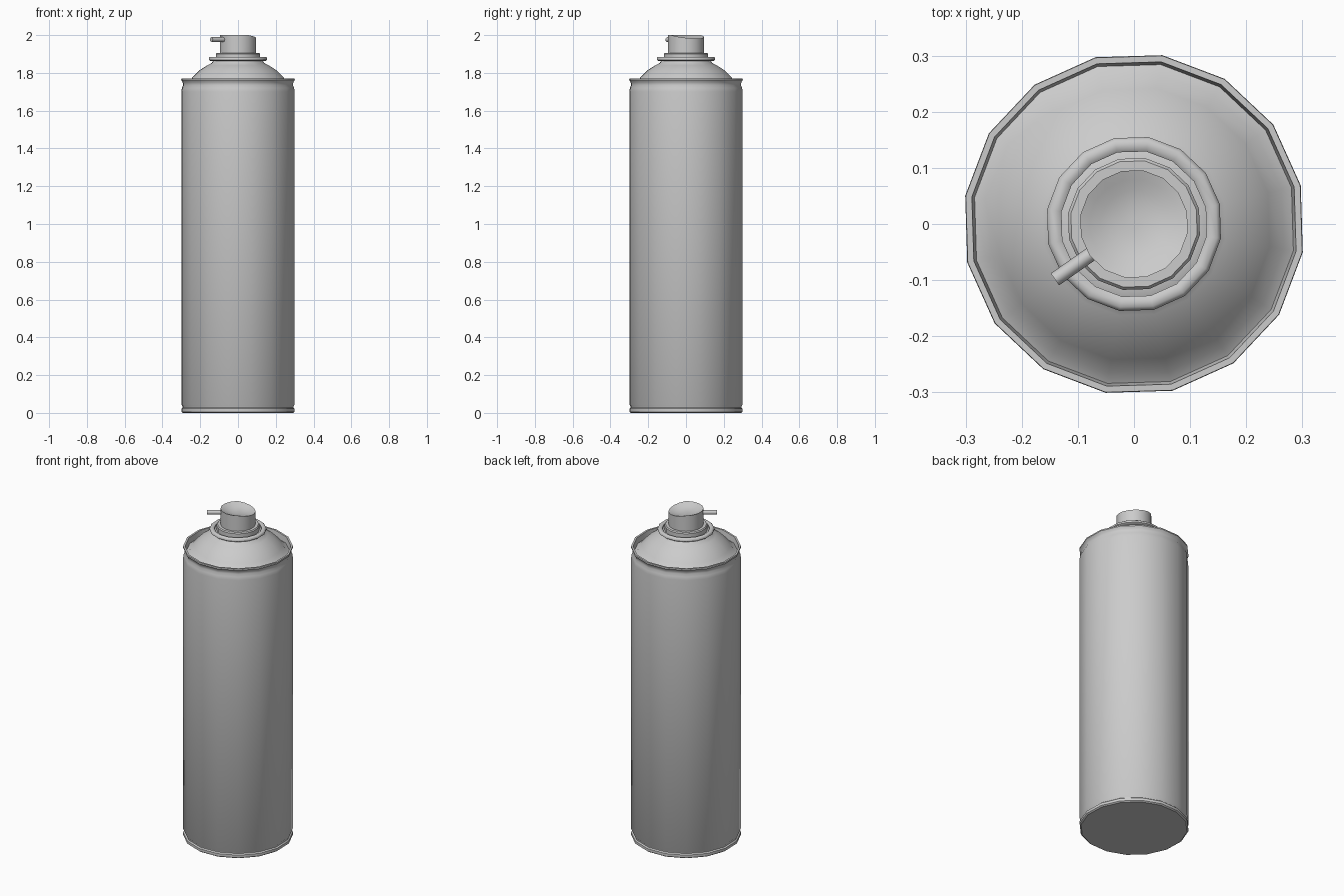
import bpy, bmesh, math
from mathutils import Vector, Matrix

if "Cube" in bpy.data.objects:
    bpy.data.objects.remove(bpy.data.objects["Cube"])

SIDES = 16
OFFSET = math.radians(13)
SPRAY = math.radians(215)      # direction the nozzle points


def finish(name, bm, angle=35):
    bmesh.ops.recalc_face_normals(bm, faces=bm.faces)
    mesh = bpy.data.meshes.new(name)
    bm.to_mesh(mesh)
    bm.free()
    ob = bpy.data.objects.new(name, mesh)
    bpy.context.collection.objects.link(ob)
    bpy.ops.object.select_all(action='DESELECT')
    ob.select_set(True)
    bpy.context.view_layer.objects.active = ob
    bpy.ops.object.shade_smooth_by_angle(angle=math.radians(angle))
    return ob


def lathe(name, profile, closed=False, caps=(False, False), shape=None, angle=35):
    """Revolve (radius, z) points; shape(co) may adjust each point."""
    bm = bmesh.new()
    rings = []
    for r, z in profile:
        ring = []
        for i in range(SIDES):
            a = OFFSET + math.tau * i / SIDES
            co = Vector((r * math.cos(a), r * math.sin(a), z))
            if shape:
                co = shape(co)
            ring.append(bm.verts.new(co))
        rings.append(ring)
    pairs = list(zip(rings, rings[1:]))
    if closed:
        pairs.append((rings[-1], rings[0]))
    for lo, hi in pairs:
        for i in range(SIDES):
            j = (i + 1) % SIDES
            bm.faces.new((lo[i], lo[j], hi[j], hi[i]))
    if caps[0]:
        bm.faces.new(rings[0][::-1])
    if caps[1]:
        bm.faces.new(rings[-1])
    return finish(name, bm, angle)


# Can: base rim, wall, top seam, gutter and domed shoulder
lathe("can_body", [
    (0.296, 0.0), (0.304, 0.006), (0.304, 0.022), (0.297, 0.028),
    (0.297, 0.034), (0.304, 0.044), (0.304, 1.70), (0.301, 1.72),
    (0.295, 1.735), (0.297, 1.75), (0.305, 1.762), (0.304, 1.770),
    (0.293, 1.770), (0.288, 1.735), (0.270, 1.745), (0.245, 1.775),
    (0.205, 1.815), (0.165, 1.840), (0.140, 1.853), (0.132, 1.868),
    (0.120, 1.872)], caps=(True, True))

# Rolled ring around the valve
lathe("valve_ring", [
    (0.132, 1.864), (0.150, 1.864), (0.157, 1.869), (0.157, 1.879),
    (0.150, 1.885), (0.138, 1.885), (0.131, 1.880)], closed=True, angle=50)

# Collar below the button
lathe("valve_collar", [(0.119, 1.866), (0.119, 1.899), (0.114, 1.905),
                       (0.095, 1.905)], caps=(True, True))


# Button, with its dished top dipping away from the nozzle
def dip(co):
    if co.z > 1.95:
        back = -(co.x * math.cos(SPRAY) + co.y * math.sin(SPRAY)) / 0.097
        co.z -= 0.018 * max(0.0, back)
    return co


lathe("spray_button", [(0.097, 1.90), (0.097, 2.0), (0.080, 1.993),
                       (0.060, 1.984), (0.030, 1.977), (0.010, 1.976)],
      caps=(True, True), shape=dip)

# Nozzle tube
bm = bmesh.new()
out = Vector((math.cos(SPRAY), math.sin(SPRAY), 0))
rot = out.to_track_quat('Z', 'Y').to_matrix().to_4x4()
bmesh.ops.create_cone(bm, cap_ends=True, segments=8, radius1=0.013, radius2=0.013,
                      depth=0.10,
                      matrix=Matrix.Translation(out * 0.122 + Vector((0, 0, 1.976))) @ rot)
finish("nozzle_tube", bm, 50)
